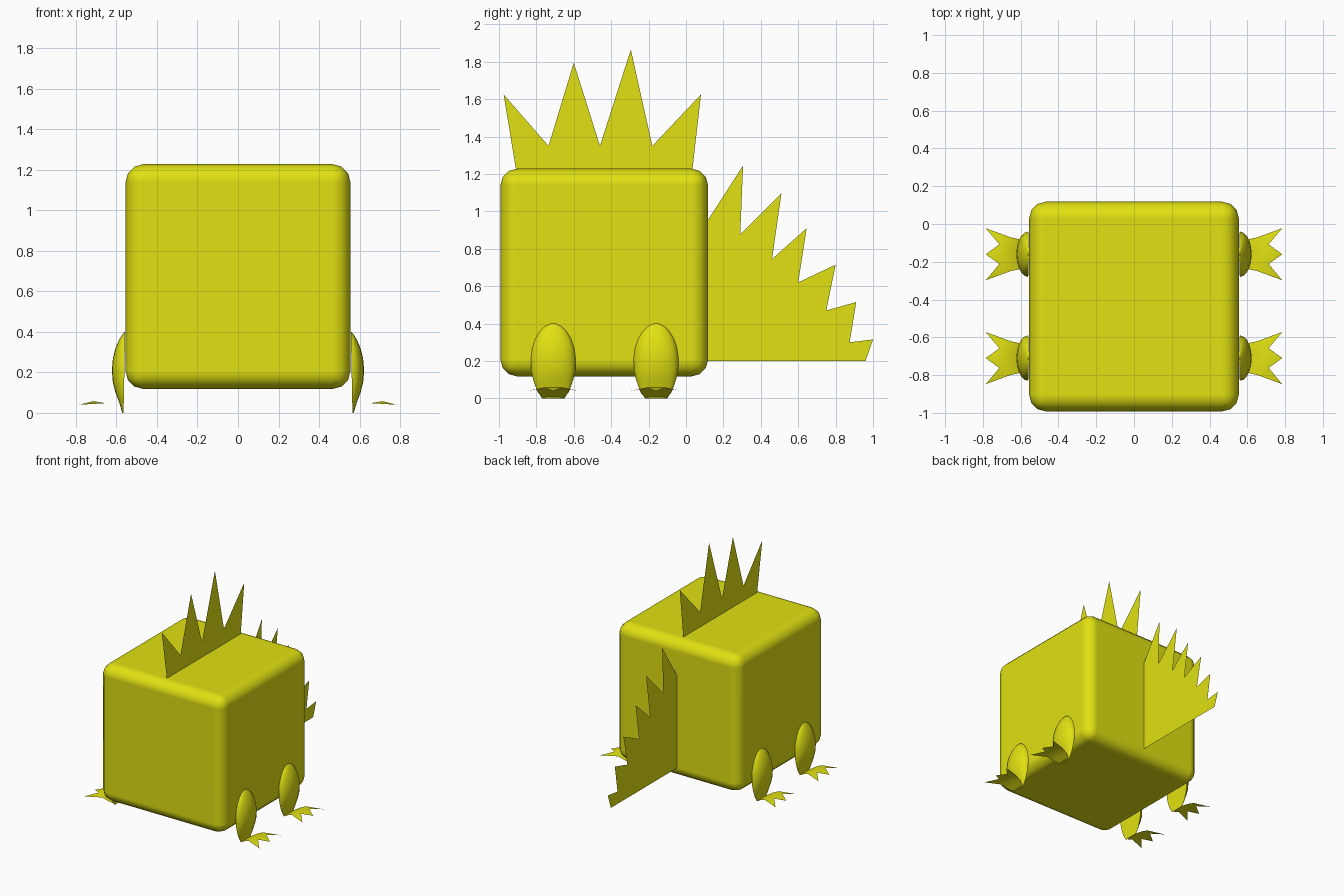
import bpy, bmesh, math

if "Cube" in bpy.data.objects:
    bpy.data.objects.remove(bpy.data.objects["Cube"])

yellow = bpy.data.materials.new("yellow")
yellow.diffuse_color = (0.75, 0.75, 0.006, 1)
yellow.use_nodes = True
yellow.node_tree.nodes["Principled BSDF"].inputs["Base Color"].default_value = yellow.diffuse_color


def make_object(name, bm):
    mesh = bpy.data.meshes.new(name)
    bm.to_mesh(mesh)
    bm.free()
    mesh.materials.append(yellow)
    obj = bpy.data.objects.new(name, mesh)
    bpy.context.collection.objects.link(obj)
    return obj


def smooth(obj, degrees):
    bpy.ops.object.select_all(action='DESELECT')
    obj.select_set(True)
    bpy.context.view_layer.objects.active = obj
    bpy.ops.object.shade_smooth_by_angle(angle=math.radians(degrees))


def fin(name, outline):
    """Flat sheet on the middle plane from a (y, z) outline."""
    bm = bmesh.new()
    face = bm.faces.new([bm.verts.new((0, y, z)) for y, z in outline])
    face.normal_update()
    if face.normal.x < 0:
        face.normal_flip()
    bmesh.ops.triangulate(bm, faces=bm.faces[:])
    return make_object(name, bm)


# Rounded box body
bm = bmesh.new()
bmesh.ops.create_cube(bm, size=1)
for v in bm.verts:
    v.co = (v.co.x * 1.11, v.co.y * 1.11 - 0.437, v.co.z * 1.11 + 0.673)
body = make_object("body", bm)
smooth(body, 60)
bevel = body.modifiers.new("rounded_edges", 'BEVEL')
bevel.width = 0.088
bevel.segments = 3
bevel.harden_normals = True

# Head crest and tail fan
fin("crest", [(-0.91, 1.2), (-0.91, 1.23), (-0.975, 1.625), (-0.735, 1.35),
              (-0.6, 1.795), (-0.46, 1.35), (-0.295, 1.865), (-0.18, 1.35),
              (0.08, 1.625), (0.035, 1.23), (0.035, 1.2)])
fin("tail", [(0.115, 0.2), (0.115, 0.95), (0.305, 1.245), (0.29, 0.875),
             (0.51, 1.095), (0.46, 0.745), (0.645, 0.91), (0.6, 0.62),
             (0.8, 0.715), (0.75, 0.47), (0.91, 0.515), (0.875, 0.3),
             (1.0, 0.315), (0.96, 0.2)])

# Leg rows: height, half width, bulge; foot rows: x, half width, height
LEG = [(0, 0.06, 0.006), (0.05, 0.09, 0.022), (0.1, 0.107, 0.042),
       (0.15, 0.118, 0.056), (0.21, 0.12, 0.062), (0.27, 0.112, 0.058),
       (0.32, 0.095, 0.046), (0.36, 0.07, 0.03), (0.385, 0.045, 0.015),
       (0.4, 0.012, 0.003)]
FOOT = [(0.567, 0.055, 0.004), (0.61, 0.08, 0.028), (0.655, 0.09, 0.048)]
STEPS = 10


def leg(name, cy):
    bm = bmesh.new()
    rows = []
    for z, w, d in LEG:
        x0 = 0.565 - 0.02 * z
        rows.append([bm.verts.new((x0 + d * math.sin(math.pi * i / STEPS),
                                   cy - w * math.cos(math.pi * i / STEPS), z))
                     for i in range(STEPS + 1)])
    for a, b in zip(rows, rows[1:]):
        for i in range(STEPS):
            bm.faces.new((a[i], a[i + 1], b[i + 1], b[i]))
        bm.faces.new((a[-1], a[0], b[0], b[-1]))
    bm.faces.new(rows[0])
    bm.faces.new(rows[-1])
    bmesh.ops.recalc_face_normals(bm, faces=bm.faces[:])
    return make_object(name, bm)


def foot(name, cy):
    bm = bmesh.new()
    vert = lambda x, y, z: bm.verts.new((x, cy + y, z))
    rows = [[vert(x, s * w, z) for s in (-1, -0.4, 0.4, 1)] for x, w, z in FOOT]
    for a, b in zip(rows, rows[1:]):
        for i in range(3):
            bm.faces.new((a[i], b[i], b[i + 1], a[i + 1]))
    # Three pointed toes with two notches between them
    r = rows[-1]
    notch = [vert(0.713, s * 0.052, 0.058) for s in (-1, 1)]
    tips = [vert(0.785, s * 0.138, 0.04) for s in (-1, 0, 1)]
    bm.faces.new((r[0], tips[0], notch[0]))
    bm.faces.new((r[0], notch[0], r[1]))
    bm.faces.new((r[1], notch[0], notch[1], r[2]))
    bm.faces.new((notch[0], tips[1], notch[1]))
    bm.faces.new((r[2], notch[1], r[3]))
    bm.faces.new((r[3], notch[1], tips[2]))
    return make_object(name, bm)


# Front and back pairs, mirrored left to right
for place, cy in (("front", -0.71), ("back", -0.16)):
    for part in (leg(place + "_legs", cy), foot(place + "_feet", cy)):
        smooth(part, 40)
        part.modifiers.new("left_side", 'MIRROR')
